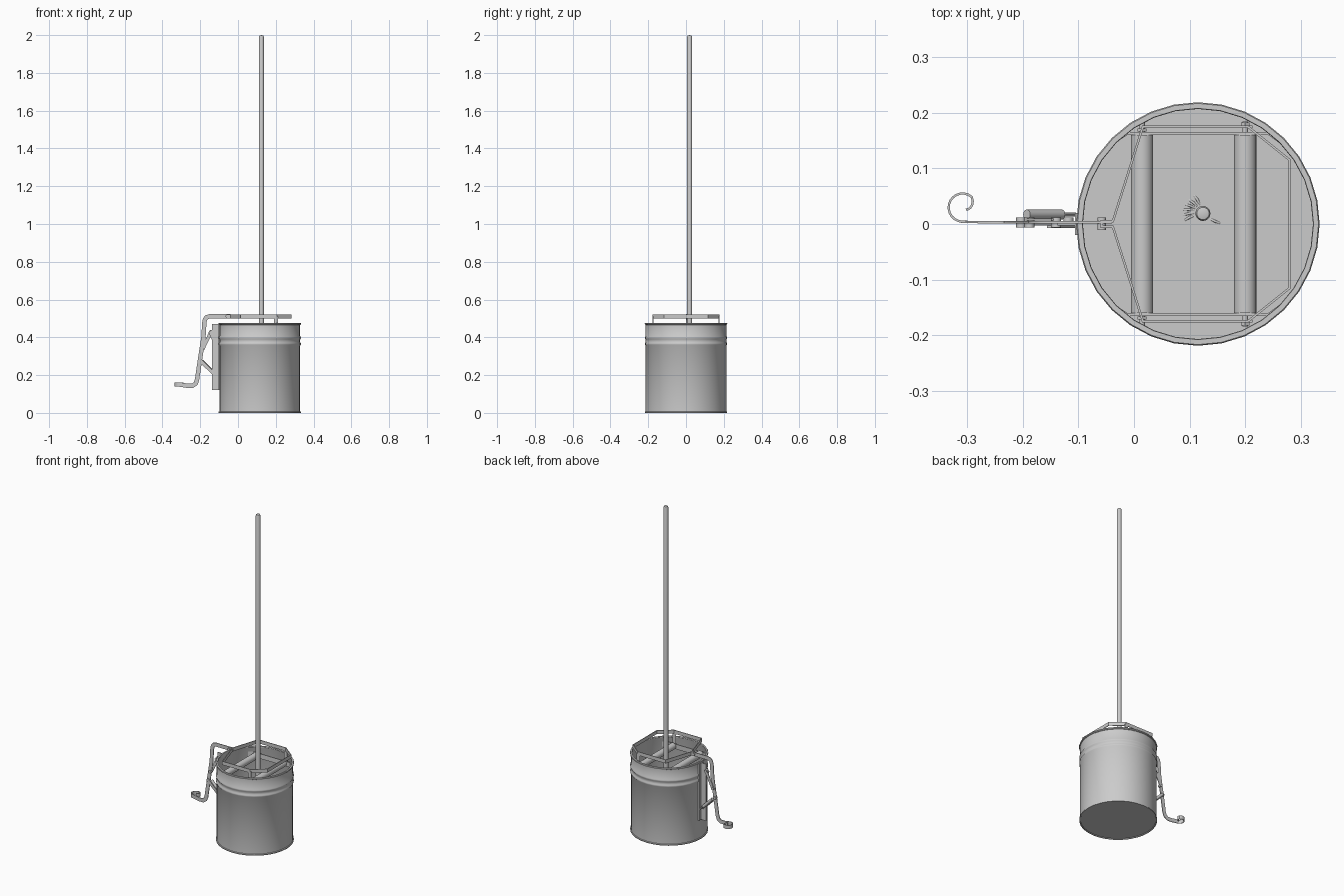
import bpy, bmesh, math
from mathutils import Vector

if "Cube" in bpy.data.objects:
    bpy.data.objects.remove(bpy.data.objects["Cube"])

CX = 0.115                      # bucket axis
Z = Vector((0, 0, 1))


def finish(name, bm, smooth=True):
    bmesh.ops.recalc_face_normals(bm, faces=bm.faces)
    me = bpy.data.meshes.new(name)
    bm.to_mesh(me)
    bm.free()
    ob = bpy.data.objects.new(name, me)
    bpy.context.collection.objects.link(ob)
    if smooth:
        bpy.ops.object.select_all(action='DESELECT')
        ob.select_set(True)
        bpy.context.view_layer.objects.active = ob
        bpy.ops.object.shade_smooth_by_angle(angle=math.radians(35))
    return ob


def lathe(name, profile, x, y, n=32):
    """Spin an (r, z) profile; points with r = 0 close the ends."""
    bm = bmesh.new()
    verts = [bm.verts.new((x + r, y, z)) for r, z in profile]
    edges = [bm.edges.new(p) for p in zip(verts, verts[1:])]
    bmesh.ops.spin(bm, geom=verts + edges, cent=(x, y, 0), axis=Z,
                   angle=math.tau, steps=n)
    bmesh.ops.remove_doubles(bm, verts=bm.verts, dist=1e-5)
    return finish(name, bm)


def rod(name, a, b, r, n=16):
    a, b = Vector(a), Vector(b)
    bm = bmesh.new()
    bmesh.ops.create_cone(bm, cap_ends=True, segments=n, radius1=r, radius2=r,
                          depth=(b - a).length)
    q = (b - a).to_track_quat('Z', 'Y')
    for v in bm.verts:
        v.co = q @ v.co + (a + b) / 2
    return finish(name, bm)


def box(name, lo, hi):
    bm = bmesh.new()
    bmesh.ops.create_cube(bm, size=1)
    for v in bm.verts:
        v.co = [l + (c + 0.5) * (h - l) for l, h, c in zip(lo, hi, v.co)]
    return finish(name, bm, False)


def strip(name, path, width, thick, closed=False):
    """Flat bar swept along a path, thin in its horizontal side direction."""
    p = [Vector(q) for q in path]
    n = len(p)
    bm = bmesh.new()
    rings = []
    for i in range(n):
        d0 = (p[i] - p[i - 1]).normalized() if i or closed else None
        d1 = (p[(i + 1) % n] - p[i]).normalized() if i < n - 1 or closed else None
        d0, d1 = d0 or d1, d1 or d0
        t = (d0 + d1).normalized()
        miter = 1 / max(0.5, t.dot(d1))
        side = Z.cross(t).normalized()
        up = t.cross(side)
        bend_up = abs((d1 - d0).z) > 1e-4
        s = side * thick / 2 * (1 if bend_up else miter)
        u = up * width / 2 * (miter if bend_up else 1)
        rings.append([bm.verts.new(p[i] + a * s + b * u)
                      for a, b in ((-1, -1), (1, -1), (1, 1), (-1, 1))])
    for i in range(n if closed else n - 1):
        a, b = rings[i], rings[(i + 1) % n]
        for k in range(4):
            m = (k + 1) % 4
            bm.faces.new((a[k], a[m], b[m], b[k]))
    if not closed:
        bm.faces.new(rings[0])
        bm.faces.new(rings[-1])
    return finish(name, bm)


# Bucket: base flange, two beads, rolled rim, inner wall and floor
beads = []
for zc in (0.365, 0.398):
    beads += [(0.214, zc - 0.009), (0.2175, zc - 0.004),
              (0.2175, zc + 0.004), (0.214, zc + 0.009)]
lathe("bucket", [(0, 0.004), (0.211, 0.004), (0.213, 0), (0.218, 0), (0.218, 0.006),
                 (0.214, 0.008)] + beads +
      [(0.214, 0.466), (0.218, 0.468), (0.219, 0.473), (0.217, 0.477),
       (0.208, 0.477), (0.207, 0.472), (0.21, 0.466), (0.21, 0.012), (0, 0.012)], CX, 0)

# Water surface
lathe("water", [(0, 0.25), (0.2105, 0.25)], CX, 0)

# Mop: pole with rounded tip, and strands dipping into the water
PX, PY = 0.124, 0.019
lathe("mop_pole", [(0, 0.08), (0.0135, 0.08), (0.0135, 1.99), (0.011, 1.997), (0, 2.0)],
      PX, PY, 20)
for i, deg in enumerate((105, 125, 142, 158, 174, 190, -40)):
    a = math.radians(deg)
    cu = bpy.data.curves.new("mop_strand", 'CURVE')
    cu.dimensions = '3D'
    cu.bevel_depth, cu.bevel_resolution = 0.0025, 1
    sp = cu.splines.new('POLY')
    sp.points.add(5)
    for k, pt in enumerate(sp.points):
        r = 0.008 + 0.009 * k
        b = a + 0.06 * k
        pt.co = (PX + r * math.cos(b), PY + r * math.sin(b),
                 0.25 - 0.002 * (k - 2) ** 2, 1)
    ob = bpy.data.objects.new(f"mop_strand_{i}", cu)
    bpy.context.collection.objects.link(ob)

# Wringer rollers with axles
RZ = 0.43
for name, x in (("fixed", 0.0145), ("moving", 0.2)):
    rod(name + "_roller", (x, -0.16, RZ), (x, 0.16, RZ), 0.02, 24)
    rod(name + "_axle", (x, -0.184, RZ), (x, 0.184, RZ), 0.005, 12)

# Side plates across the bucket and hangers, mirrored front to back
for side, s in (("front", -1), ("back", 1)):
    strip(side + "_side_plate", [(-0.035, s * 0.148, RZ), (-0.012, s * 0.163, RZ),
                                 (0.242, s * 0.163, RZ), (0.265, s * 0.146, RZ)],
          0.03, 0.005)
    for label, x in (("moving", 0.202),):
        box(f"{side}_{label}_hanger", (x - 0.011, s * 0.175 - 0.002, RZ - 0.012),
            (x + 0.011, s * 0.175 + 0.002, 0.51))
    rod(side + "_axle_nut", (0.2, s * 0.177, RZ), (0.2, s * 0.183, RZ), 0.009, 6)
    rod(side + "_fixed_nut", (0.0145, s * 0.166, RZ), (0.0145, s * 0.172, RZ), 0.009, 6)

# Pull frame above the rim
FZ = 0.511
half = [(-0.058, 0.005), (-0.038, 0.005), (0.016, 0.175), (0.205, 0.175), (0.28, 0.115)]
loop = [(x, y, FZ) for x, y in half] + [(x, -y, FZ) for x, y in reversed(half)]
strip("pull_frame", loop, 0.022, 0.004, True)
rod("frame_joint_pin", (-0.058, -0.011, FZ), (-0.058, 0.012, FZ), 0.008, 12)

# Pedal lever: bent flat bar ending in a curled foot rest
lever = [(-0.04, 0.511), (-0.15, 0.511), (-0.165, 0.507), (-0.174, 0.497),
         (-0.178, 0.48), (-0.183, 0.4), (-0.2, 0.29), (-0.217, 0.175),
         (-0.224, 0.155), (-0.24, 0.144), (-0.265, 0.143)]
path = [(x, 0.003, z) for x, z in lever]
for k in range(19):
    a = math.radians(-90 - 17 * k)
    r = 0.026 - 0.0001 * k - (0.0035 * (k - 13) if k > 13 else 0)
    path.append((-0.308 + r * math.cos(a), 0.03 + r * math.sin(a), 0.15))
strip("pedal_lever", path, 0.023, 0.004)

# Mounting plate on the bucket, links and return spring tube
box("mount_plate", (-0.138, -0.003, 0.12), (-0.1, 0.003, 0.47))
box("mount_flange", (-0.106, -0.02, 0.12), (-0.094, 0.02, 0.47))
strip("upper_link", [(-0.188, 0.008, 0.335), (-0.14, 0.008, 0.435)], 0.018, 0.004)
strip("upper_brace", [(-0.15, -0.005, 0.43), (-0.108, -0.005, 0.335)], 0.014, 0.004)
strip("lower_link", [(-0.203, -0.001, 0.28), (-0.115, -0.001, 0.195)], 0.018, 0.004)
rod("spring_tube", (-0.193, 0.017, 0.275), (-0.13, 0.017, 0.212), 0.009)
rod("spring_rod", (-0.13, 0.017, 0.212), (-0.106, 0.017, 0.19), 0.004, 10)
for i, (x, z) in enumerate(((-0.203, 0.28), (-0.188, 0.335), (-0.14, 0.43), (-0.118, 0.2))):
    rod(f"pivot_bolt_{i}", (x, -0.006, z), (x, 0.012, z), 0.009, 12)
